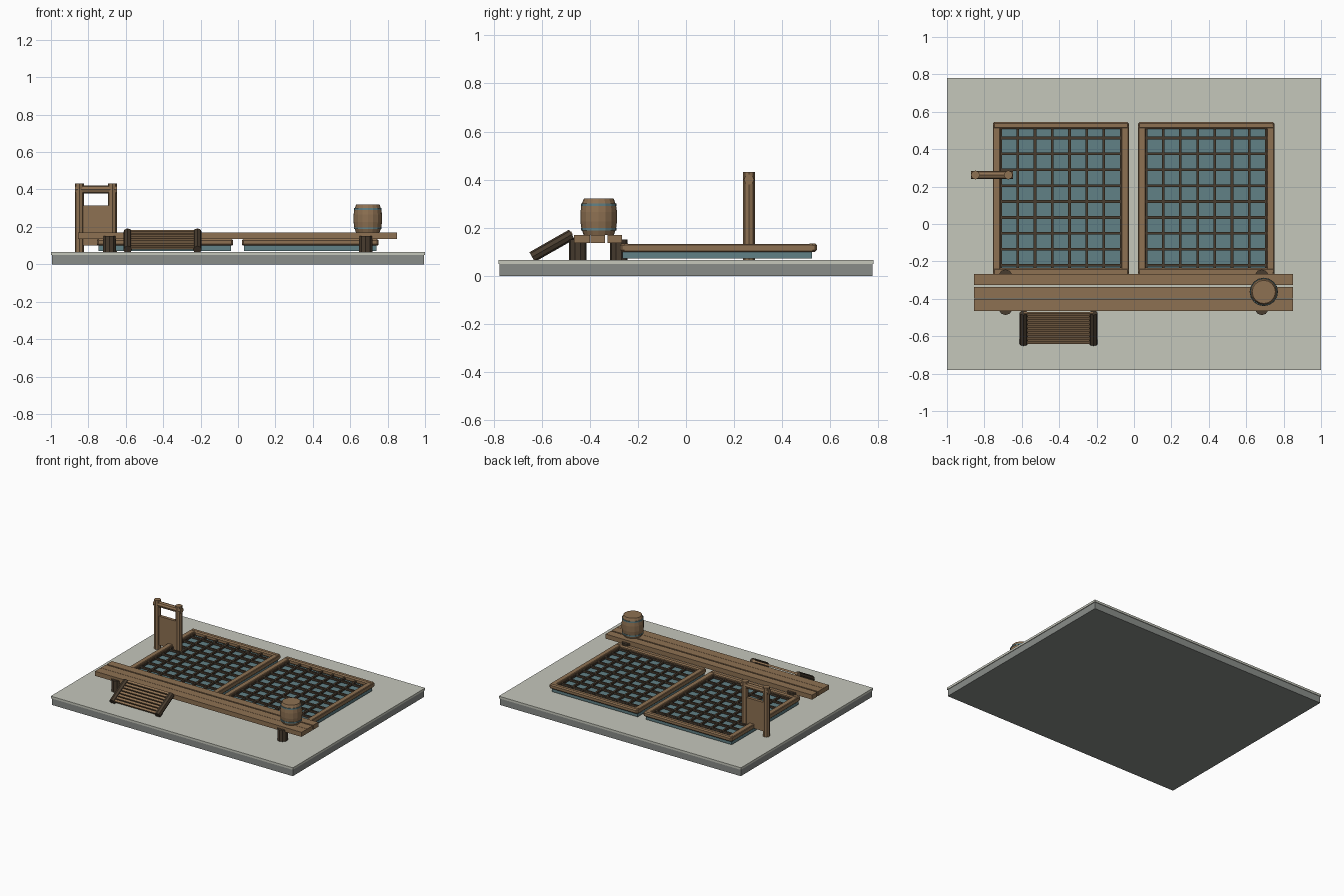
import bpy, bmesh, math
from mathutils import Vector

cube = bpy.data.objects.get("Cube")
if cube:
    bpy.data.objects.remove(cube, do_unlink=True)


def material(name, colour):
    m = bpy.data.materials.new(name)
    m.use_nodes = True
    m.diffuse_color = (*colour, 1)
    m.node_tree.nodes["Principled BSDF"].inputs["Base Color"].default_value = (*colour, 1)
    return m


WOOD = material("wood", (0.27, 0.165, 0.085))
DARK = material("dark wood", (0.065, 0.045, 0.028))
WATER = material("water", (0.12, 0.22, 0.24))
SAND = material("pale ground", (0.56, 0.57, 0.50))
STONE = material("grey stone", (0.25, 0.265, 0.25))


def finish(bm, name, mat):
    bmesh.ops.recalc_face_normals(bm, faces=bm.faces)
    mesh = bpy.data.meshes.new(name)
    bm.to_mesh(mesh)
    bm.free()
    mesh.materials.append(mat)
    obj = bpy.data.objects.new(name, mesh)
    bpy.context.collection.objects.link(obj)
    return obj


def box(name, mat, x, y, z, bevel=0):
    """Box from (low, high) ranges on each axis."""
    bm = bmesh.new()
    bmesh.ops.create_cube(bm, size=1)
    for v in bm.verts:
        v.co = [r[0] if c < 0 else r[1] for c, r in zip(v.co, (x, y, z))]
    if bevel:
        bmesh.ops.bevel(bm, geom=bm.edges[:], offset=bevel, segments=1, affect='EDGES')
    return finish(bm, name, mat)


def log(name, mat, start, end, radius, sides=8):
    """Faceted round timber between two points."""
    a, b = Vector(start), Vector(end)
    bm = bmesh.new()
    bmesh.ops.create_cone(bm, cap_ends=True, segments=sides, radius1=radius,
                          radius2=radius, depth=(b - a).length)
    bmesh.ops.rotate(bm, verts=bm.verts, matrix=(b - a).to_track_quat('Z', 'Y').to_matrix())
    bmesh.ops.translate(bm, verts=bm.verts, vec=(a + b) / 2)
    return finish(bm, name, mat)


def lathe(name, mat, centre, profile, sides=16):
    """Closed turned shape from (radius, height) points."""
    bm = bmesh.new()
    rings = []
    for r, z in profile:
        rings.append([bm.verts.new((centre[0] + r * math.cos(i * math.tau / sides),
                                    centre[1] + r * math.sin(i * math.tau / sides), z))
                      for i in range(sides)])
    for low, high in zip(rings, rings[1:]):
        for i in range(sides):
            j = (i + 1) % sides
            bm.faces.new((low[i], low[j], high[j], high[i]))
    bm.faces.new(rings[0])
    bm.faces.new(rings[-1])
    return finish(bm, name, mat)


# Ground slab
box("ground_base", STONE, (-0.995, 0.995), (-0.775, 0.775), (0, 0.05))
box("ground_top", SAND, (-1, 1), (-0.78, 0.78), (0.05, 0.066))

# Two framed ponds with netting
for side, x0, x1 in (("right", -0.755, -0.027), ("left", 0.022, 0.75)):
    box(f"{side}_water", WATER, (x0 + 0.01, x1 - 0.01), (-0.265, 0.525), (0.072, 0.1))
    for k, (a, b) in enumerate(((x0, x0 + 0.04), (x1 - 0.04, x1))):
        box(f"{side}_frame_side_{k}", WOOD, (a, b), (-0.26, 0.53), (0.1, 0.133), 0.004)
    for k, (a, b) in enumerate(((-0.275, -0.235), (0.508, 0.545))):
        box(f"{side}_frame_end_{k}", WOOD, (x0, x1), (a, b), (0.1, 0.135), 0.008)
    for k in range(8):
        x = x0 + 0.042 + k * 0.092
        box(f"{side}_net_long_{k}", DARK, (x - 0.007, x + 0.007), (-0.24, 0.51), (0.106, 0.12))
    for k in range(9):
        y = -0.22 + k * 0.085
        box(f"{side}_net_cross_{k}", DARK, (x0 + 0.035, x1 - 0.035),
            (y - 0.007, y + 0.007), (0.108, 0.122))

# Boardwalk and its posts
for k, (a, b) in enumerate(((-0.465, -0.4), (-0.398, -0.336), (-0.326, -0.266))):
    box(f"walkway_plank_{k}", WOOD, (-0.855, 0.85), (a, b), (0.136, 0.17))
for x in (-0.687, 0.683):
    for y in (-0.45, -0.28):
        log("walkway_post", DARK, (x, y, 0.06), (x, y, 0.152), 0.037, 10)

# Sloping ramp with slats
foot, head = Vector((0, -0.64, 0.078)), Vector((0, -0.475, 0.172))
for x in (-0.59, -0.217):
    offset = Vector((x, 0, 0))
    log("ramp_rail", DARK, foot + offset, head + offset, 0.023)
slope = math.atan2(head.z - foot.z, head.y - foot.y)
for k in range(8):
    p = foot.lerp(head, 0.05 + k * 0.13)
    slat = box(f"ramp_slat_{k}", WOOD, (-0.185, 0.185), (-0.0085, 0.0085), (-0.007, 0.007))
    slat.location = (-0.403, p.y, p.z + 0.006)
    slat.rotation_euler.x = slope

# Barrel with two hoops
spot = (0.694, -0.363)
lathe("barrel", WOOD, spot, [(0.063, 0.17), (0.072, 0.195), (0.076, 0.225), (0.076, 0.265),
                             (0.072, 0.295), (0.062, 0.321)])
for z in (0.193, 0.296):
    lathe("barrel_hoop", WATER, spot, [(0.0745, z - 0.005), (0.0745, z + 0.005)])

# Sluice gate
for x in (-0.848, -0.672):
    log("gate_post", WOOD, (x, 0.262, 0.06), (x, 0.262, 0.432), 0.024)
log("gate_crossbar", WOOD, (-0.872, 0.262, 0.4), (-0.648, 0.262, 0.4), 0.021)
box("gate_panel", WOOD, (-0.835, -0.685), (0.25, 0.274), (0.1, 0.315))
